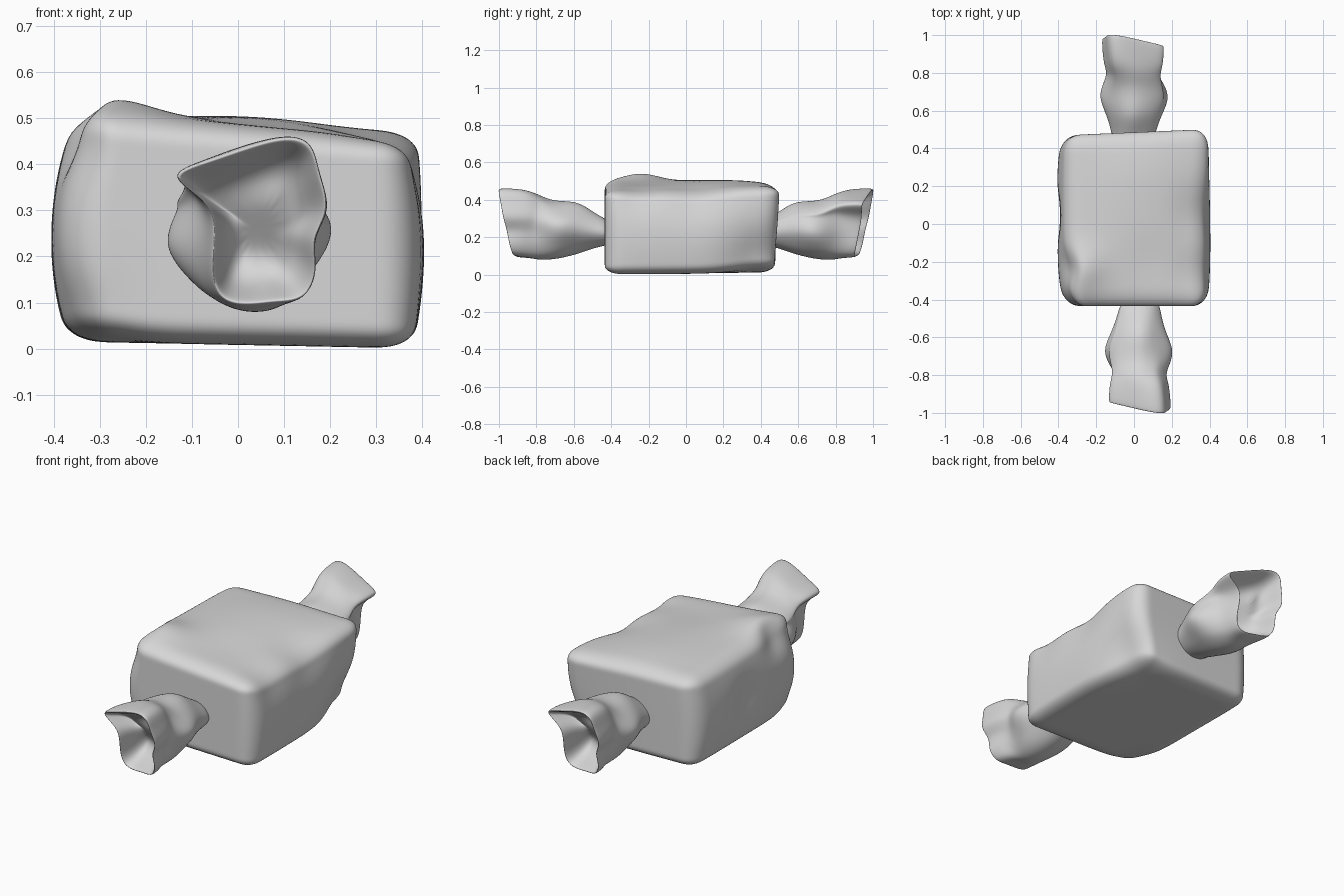
import bpy, bmesh, math
from mathutils import Vector

cube = bpy.data.objects.get("Cube")
if cube:
    bpy.data.objects.remove(cube, do_unlink=True)

wrapper = bpy.data.materials.new("wrapper_grey")
wrapper.use_nodes = True
GREY = (0.68, 0.68, 0.68, 1)
wrapper.diffuse_color = GREY
wrapper.node_tree.nodes["Principled BSDF"].inputs["Base Color"].default_value = GREY


def finish(name, bm, levels):
    """Turn a bmesh into a smooth, subdivided object."""
    bmesh.ops.recalc_face_normals(bm, faces=bm.faces)
    mesh = bpy.data.meshes.new(name)
    bm.to_mesh(mesh)
    bm.free()
    mesh.materials.append(wrapper)
    for p in mesh.polygons:
        p.use_smooth = True
    ob = bpy.data.objects.new(name, mesh)
    bpy.context.collection.objects.link(ob)
    sub = ob.modifiers.new("smooth", "SUBSURF")
    sub.levels = sub.render_levels = levels
    return ob


# Candy body: rounded block stretched between eight uneven corners
CORNERS = {
    (-1, -1, -1): (-.365, -.435, .015), (1, -1, -1): (.38, -.435, 0),
    (-1, 1, -1): (-.37, .47, .015), (1, 1, -1): (.38, .48, .005),
    (-1, -1, 1): (-.35, -.435, .51), (1, -1, 1): (.38, -.435, .455),
    (-1, 1, 1): (-.36, .47, .485), (1, 1, 1): (.39, .505, .47),
}
# Dents and bumps: centre, push, radius
BUMPS = [
    ((-.28, -.24, .5), (0, 0, .04), .12),
    ((-.38, -.24, .47), (.035, 0, -.02), .09),
    ((-.36, -.43, .44), (.03, 0, 0), .1),
    ((-.41, .05, .25), (.025, 0, 0), .1),
    ((.39, .05, .47), (-.025, 0, -.03), .17),
    ((.36, -.25, .46), (-.02, 0, -.02), .14),
    ((0, .3, .5), (0, 0, .01), .2),
    ((.1, -.2, .5), (0, 0, -.01), .16),
    ((-.34, -.4, .04), (.03, .01, .015), .12),
    ((.39, .42, .03), (-.07, -.01, .03), .2),
]
ROUND = .2


def body_point(p):
    inner = Vector([max(ROUND - 1, min(1 - ROUND, c)) for c in p])
    off = p - inner
    q = inner + off.normalized() * ROUND if off.length > 0 else inner
    out = Vector()
    for signs, corner in CORNERS.items():
        weight = math.prod((1 + s * c) / 2 for s, c in zip(signs, q))
        out += Vector(corner) * weight
    bulge = (1 - q.z ** 2) * (1 - .75 * q.y ** 4)
    out.x += (.024 if q.x > 0 else .045) * q.x * bulge
    out.z += .02 * max(q.z, 0) * (1 - q.x ** 2) * (1 - q.y ** 2)
    base = out.copy()
    for centre, push, radius in BUMPS:
        d = (base - Vector(centre)).length / radius
        out += Vector(push) * math.exp(-d * d)
    return out


bm = bmesh.new()
bmesh.ops.create_cube(bm, size=2)
bmesh.ops.subdivide_edges(bm, edges=bm.edges[:], cuts=29, use_grid_fill=True)
for v in bm.verts:
    v.co = body_point(v.co)
finish("candy_body", bm, 1)

# Twisted wrapper end: rim outline (x, z in hundredths) lofted back to the neck
RIM = [(-17, 38), (-7, 41), (4, 45), (12, 47), (17, 45), (18, 38), (21, 30),
       (16, 24), (18, 17), (15, 10), (8, 10), (2, 9), (-4, 10), (-6, 16),
       (-5, 25), (-6, 32)]
# y, x range, z range, share of rim outline, fold depth
RINGS = [
    (-.39, -.07, .13, .16, .28, 0, 0),
    (-.48, -.09, .14, .15, .32, 0, .03),
    (-.57, -.12, .16, .12, .385, 0, .07),
    (-.66, -.175, .2, .1, .38, .1, .1),
    (-.73, -.165, .19, .085, .385, .2, .1),
    (-.8, -.12, .14, .075, .43, .4, .08),
    (-.86, -.13, .15, .075, .45, .8, .04),
]
# Hollow of the wrapper end: share towards the middle, depth behind the rim
HOLLOW = [(0, 0), (.1, .03), (.25, .1), (.45, .14), (.75, .15)]
MIDDLE = Vector((.04, 0, .26))


def end_rings():
    for y, x0, x1, z0, z1, share, fold in RINGS:
        ring = []
        for rx, rz in RIM:
            rim = Vector((rx / 100, 0, rz / 100))
            a = math.atan2(rim.z - MIDDLE.z, rim.x - MIDDLE.x)
            k = 1.03 + fold * math.sin(4 * a + 1 + 5 * (y + .67))
            oval = Vector(((x0 + x1) / 2 + k * math.cos(a) * (x1 - x0) / 2, 0,
                           (z0 + z1) / 2 + k * math.sin(a) * (z1 - z0) / 2))
            point = oval.lerp(rim, share)
            point.y = y + share * .03 * math.sin(a * 3)
            ring.append(point)
        yield ring
    for share, depth in HOLLOW:
        ring = []
        for rx, rz in RIM:
            x, z = rx / 100, rz / 100
            point = Vector((x, 0, z)).lerp(MIDDLE, share)
            point.y = depth - .92 - .22 * (z - .1) - .15 * x
            ring.append(point)
        yield ring


def wrapper_end(name, sign):
    bm = bmesh.new()
    rings = [[bm.verts.new((sign * p.x, sign * p.y, p.z)) for p in ring]
             for ring in end_rings()]
    n = len(RIM)
    for a, b in zip(rings, rings[1:]):
        for i in range(n):
            j = (i + 1) % n
            bm.faces.new((a[i], a[j], b[j], b[i]))
    bm.faces.new(rings[0])
    bm.faces.new(rings[-1])
    return finish(name, bm, 3)


wrapper_end("front_wrapper_end", 1)
back = wrapper_end("back_wrapper_end", -1)
back.location.x = .025
